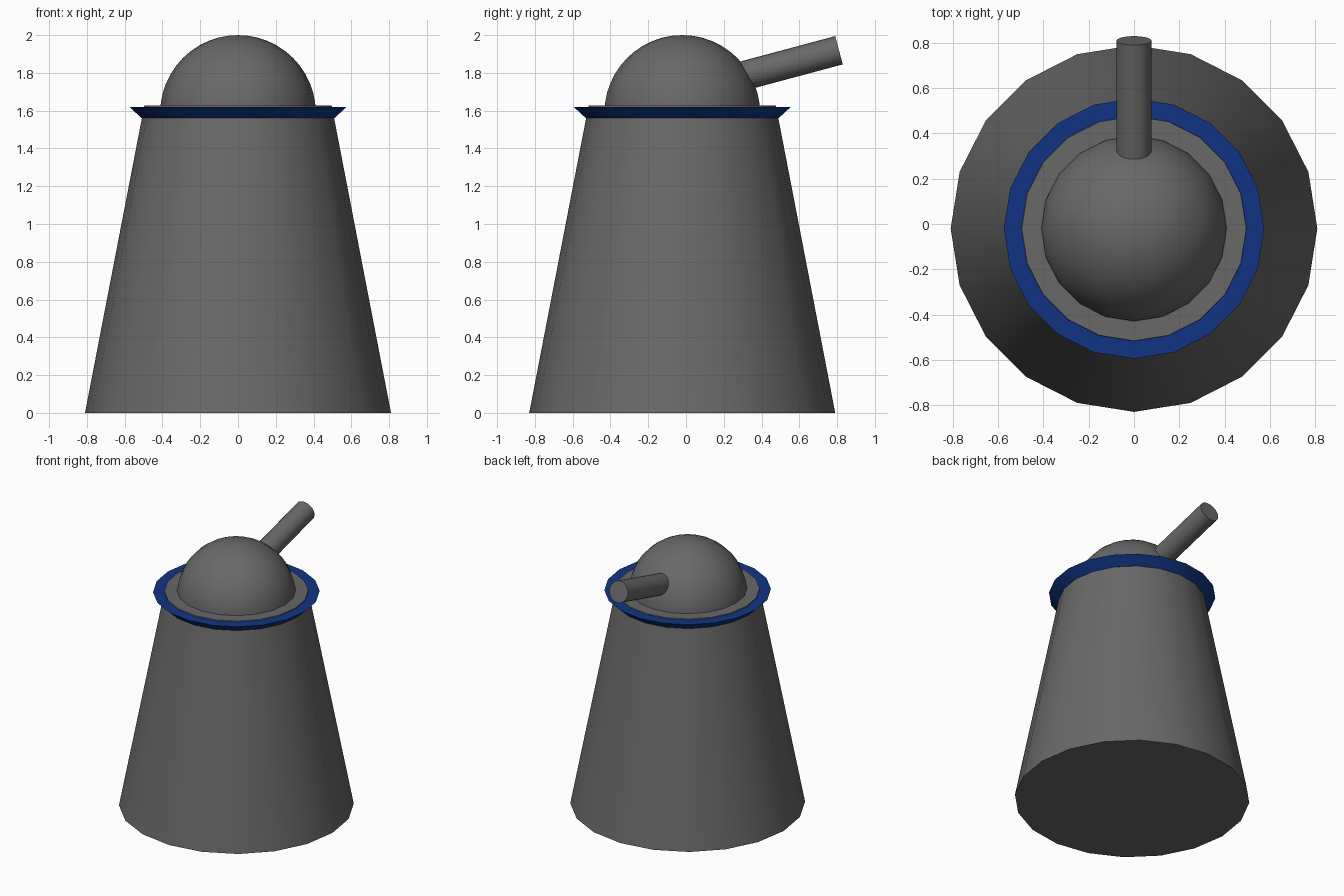
import bpy, bmesh, math
from mathutils import Matrix

SIDES = 20
CENTRE_Y = -0.02

if "Cube" in bpy.data.objects:
    bpy.data.objects.remove(bpy.data.objects["Cube"], do_unlink=True)


def material(name, rgb):
    mat = bpy.data.materials.new(name)
    mat.use_nodes = True
    colour = (*rgb, 1.0)
    mat.diffuse_color = colour
    mat.node_tree.nodes["Principled BSDF"].inputs["Base Color"].default_value = colour
    return mat


def lathe(name, profile, mat, closed=False, matrix=Matrix()):
    """Spin (radius, height) points about z; open profiles get end caps."""
    bm = bmesh.new()
    rings = []
    for r, z in profile:
        angles = [math.tau * i / SIDES for i in range(SIDES)]
        rings.append([bm.verts.new((r * math.cos(a), r * math.sin(a), z)) for a in angles])
    pairs = list(zip(rings, rings[1:]))
    if closed:
        pairs.append((rings[-1], rings[0]))
    for low, high in pairs:
        for i in range(SIDES):
            j = (i + 1) % SIDES
            bm.faces.new((low[i], low[j], high[j], high[i]))
    if not closed:
        for ring, (r, z) in zip((rings[0], rings[-1]), (profile[0], profile[-1])):
            if r > 0:
                bm.faces.new(ring)
    bmesh.ops.remove_doubles(bm, verts=bm.verts, dist=1e-5)
    bmesh.ops.recalc_face_normals(bm, faces=bm.faces)
    mesh = bpy.data.meshes.new(name)
    bm.to_mesh(mesh)
    bm.free()
    mesh.materials.append(mat)
    obj = bpy.data.objects.new(name, mesh)
    bpy.context.collection.objects.link(obj)
    obj.matrix_world = Matrix.Translation((0, CENTRE_Y, 0)) @ matrix
    bpy.ops.object.select_all(action="DESELECT")
    obj.select_set(True)
    bpy.context.view_layer.objects.active = obj
    bpy.ops.object.shade_smooth_by_angle(angle=math.radians(30))
    return obj


grey = material("dark grey", (0.14, 0.14, 0.14))
blue = material("navy blue", (0.005, 0.034, 0.23))

# Tapered tower body
lathe("tower_body", [(0.81, 0), (0.496, 1.627)], grey)

# Flared collar around the top of the tower
lathe("collar", [(0.51, 1.56), (0.575, 1.62), (0.49, 1.62), (0.49, 1.56)], blue, closed=True)

# Hemispherical dome
R, BASE, STEPS = 0.412, 1.588, 12
arc = [math.pi / 2 * i / STEPS for i in range(STEPS)]
lathe("dome", [(R * math.cos(a), BASE + R * math.sin(a)) for a in arc] + [(0, BASE + R)], grey)

# Barrel pointing backwards, tilted up
tilt = Matrix.Translation((0, 0.83, 1.92)) @ Matrix.Rotation(math.radians(-75), 4, "X")
lathe("barrel", [(0.0775, -0.7), (0.0775, 0)], grey, matrix=tilt)
